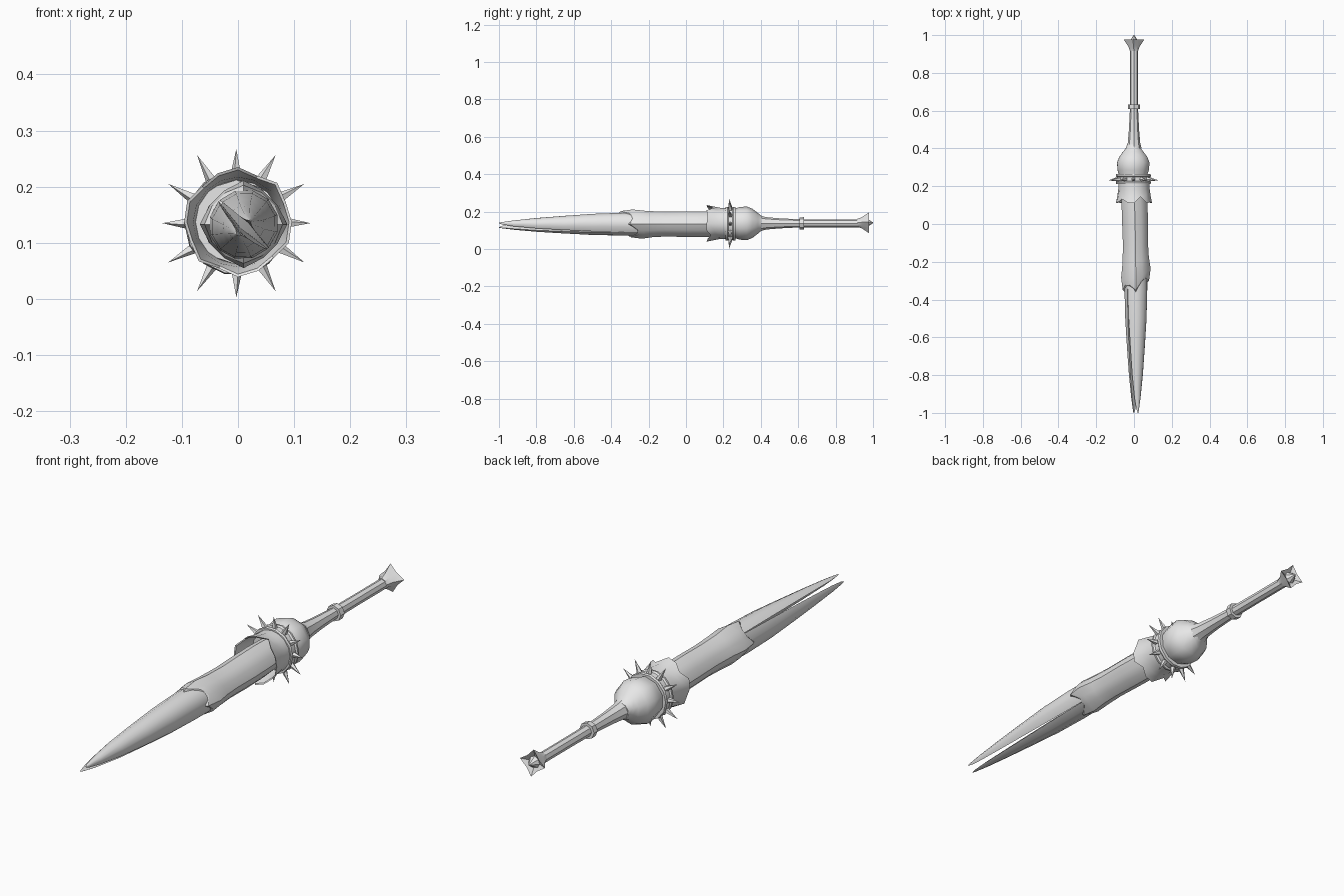
import bpy, bmesh, math
from mathutils import Vector

if "Cube" in bpy.data.objects:
    bpy.data.objects.remove(bpy.data.objects["Cube"])

CZ = 0.133  # height of the long axis
steel = bpy.data.materials.new("grey_steel")
steel.diffuse_color = (0.8, 0.8, 0.8, 1)
steel.use_nodes = True
steel.node_tree.nodes["Principled BSDF"].inputs["Base Color"].default_value = steel.diffuse_color


def finish(name, bm, angle=40):
    bmesh.ops.remove_doubles(bm, verts=bm.verts, dist=1e-5)
    bmesh.ops.recalc_face_normals(bm, faces=bm.faces)
    me = bpy.data.meshes.new(name)
    bm.to_mesh(me)
    bm.free()
    me.materials.append(steel)
    ob = bpy.data.objects.new(name, me)
    bpy.context.collection.objects.link(ob)
    bpy.ops.object.select_all(action='DESELECT')
    ob.select_set(True)
    bpy.context.view_layer.objects.active = ob
    bpy.ops.object.shade_smooth_by_angle(angle=math.radians(angle))
    return ob


def loft(bm, rings, caps=True):
    vs = [[bm.verts.new(p) for p in r] for r in rings]
    n = len(vs[0])
    for a, b in zip(vs, vs[1:]):
        for i in range(n):
            j = (i + 1) % n
            bm.faces.new((a[i], a[j], b[j], b[i]))
    if caps:
        bm.faces.new(vs[0])
        bm.faces.new(vs[-1])


def ring(y, r, n, x=0.0, z=CZ, turn=0.0, dr=None, dy=None):
    # circle around the y axis, with optional radius factor and y shift by angle index
    pts = []
    for i in range(n):
        a = 2 * math.pi * i / n + turn
        rr = r * (dr(i, a) if dr else 1)
        pts.append(Vector((x + rr * math.cos(a), y + (dy(i, a) if dy else 0), z + rr * math.sin(a))))
    return pts


def turned(name, profile, n, x=0.0, z=CZ, turn=0.0, angle=40):
    bm = bmesh.new()
    loft(bm, [ring(y, r, n, x, z, turn) for y, r in profile])
    return finish(name, bm, angle)


# Handle, its ring and the round bulb
turned("handle", [(0.40, 0.04), (0.43, 0.033), (0.50, 0.027), (0.60, 0.022),
                  (0.75, 0.021), (0.95, 0.021)], 8, z=0.137)
turned("handle_ring", [(0.608, 0.024), (0.608, 0.032), (0.632, 0.033), (0.632, 0.024)], 8, z=0.137)
turned("bulb", [(0.20, 0.075), (0.265, 0.08), (0.285, 0.087), (0.325, 0.09), (0.355, 0.078),
                (0.385, 0.055), (0.40, 0.042), (0.42, 0.034)], 10, x=-0.004, z=0.137, turn=0.3)

# Four-pointed pommel with a small pyramid on its end
bm = bmesh.new()
star = lambda i, a: 1.0 if i % 2 == 0 else 0.62
loft(bm, [ring(0.915, 0.021, 8, z=0.14),
          ring(0.94, 0.03, 8, z=0.14, turn=0.1, dr=lambda i, a: 1 if i % 2 == 0 else 0.85),
          ring(0.978, 0.056, 8, z=0.14, turn=0.1, dr=star),
          ring(0.966, 0.024, 8, z=0.14, turn=0.1),
          ring(1.0, 0.002, 8, z=0.14, turn=0.1)])
finish("pommel", bm, 25)

# Band with rims
turned("spike_band", [(0.212, 0.078), (0.212, 0.091), (0.222, 0.093), (0.228, 0.088),
                      (0.248, 0.088), (0.254, 0.093), (0.264, 0.091), (0.264, 0.078)],
       14, x=-0.003, z=0.135, angle=30)

# Twelve spikes around the band
bm = bmesh.new()
for k in range(12):
    a = math.pi * k / 6
    out = Vector((math.cos(a), 0, math.sin(a)))
    side = Vector((-math.sin(a), 0, math.cos(a)))
    base = Vector((-0.003, 0.238, 0.135)) + out * 0.08
    tip_r = 0.132 if k % 3 == 0 else 0.140
    tip = bm.verts.new(Vector((-0.003, 0.231, 0.135)) + out * tip_r)
    foot = [bm.verts.new(base + side * 0.012 * math.cos(t) + Vector((0, 0.014 * math.sin(t), 0)))
            for t in (2 * math.pi * q / 5 for q in range(5))]
    for q in range(5):
        bm.faces.new((foot[q], foot[(q + 1) % 5], tip))
    bm.faces.new(foot)
finish("spikes", bm)

# Flared, torn guard in front of the band
N = 16
tear = (0, 0.006, 0.0, 0.035, 0.0, 0.004, 0.022, 0.0)
flare = (1.0, 0.96, 1.03, 0.93, 1.02, 0.98, 0.94, 1.02)
hem_y = lambda i, a: tear[i % 8]
hem_r = lambda i, a: flare[i % 8]
bm = bmesh.new()
loft(bm, [ring(0.225, 0.083, N, z=0.137),
          ring(0.185, 0.083, N, z=0.137),
          ring(0.150, 0.088, N, z=0.137, dr=hem_r, dy=lambda i, a: 0.3 * tear[i % 8]),
          ring(0.110, 0.096, N, z=0.137, dr=hem_r, dy=hem_y),
          ring(0.112, 0.091, N, z=0.137, dr=hem_r, dy=hem_y),
          ring(0.160, 0.080, N, z=0.137),
          ring(0.215, 0.074, N, z=0.137)], caps=False)
finish("flared_guard", bm)

# Ridged sheath that swells and ends in slanted, pointed plates
slant = lambda a: -0.035 * (1 + math.sin(a - math.pi / 4))
ridge = lambda i, a: 1.04 if i % 3 == 0 else 0.97
swell = lambda i, a: 1.07 if i % 3 == 0 else 0.95
tooth = lambda i, a: slant(a) - (0.035 if i % 3 == 0 else 0)
bm = bmesh.new()
loft(bm, [ring(y, r, 12, x, CZ, 0, f, s) for y, r, x, f, s in (
    (0.20, 0.062, 0.0, ridge, None),
    (0.10, 0.066, 0.003, ridge, None),
    (0.00, 0.066, 0.006, ridge, None),
    (-0.11, 0.064, 0.008, ridge, None),
    (-0.17, 0.067, 0.009, ridge, lambda i, a: slant(a) * 0.6),
    (-0.225, 0.073, 0.010, swell, lambda i, a: slant(a)),
    (-0.255, 0.067, 0.010, ridge, tooth),
    (-0.265, 0.057, 0.010, ridge, tooth))])
finish("sheath", bm, 35)

# Two long half-round prongs that part toward their tips
for name, sign in (("upper_prong", 1), ("lower_prong", -1)):
    u = Vector((0.70, 0, 0.72)).normalized() * sign
    v = Vector((u.z, 0, -u.x))
    rings = []
    for y, gap, w, h in ((-0.20, 0.0, 0.062, 0.062), (-0.35, 0.001, 0.062, 0.061),
                         (-0.50, 0.003, 0.056, 0.056), (-0.65, 0.005, 0.044, 0.046),
                         (-0.80, 0.007, 0.031, 0.034), (-0.92, 0.009, 0.019, 0.019),
                         (-0.98, 0.012, 0.009, 0.008), (-1.0, 0.016, 0.002, 0.002)):
        c = Vector((0.010, y, CZ - 0.006 * max(0, (-y - 0.3) / 0.7)))
        pts = [c + u * (gap + w * math.cos(t)) + v * h * math.sin(t)
               for t in (math.pi * (q / 6 - 0.5) for q in range(7))]
        pts.append(c + u * (gap + 0.12 * w))  # shallow inner groove
        rings.append(pts)
    bm = bmesh.new()
    loft(bm, rings)
    finish(name, bm, 40)
